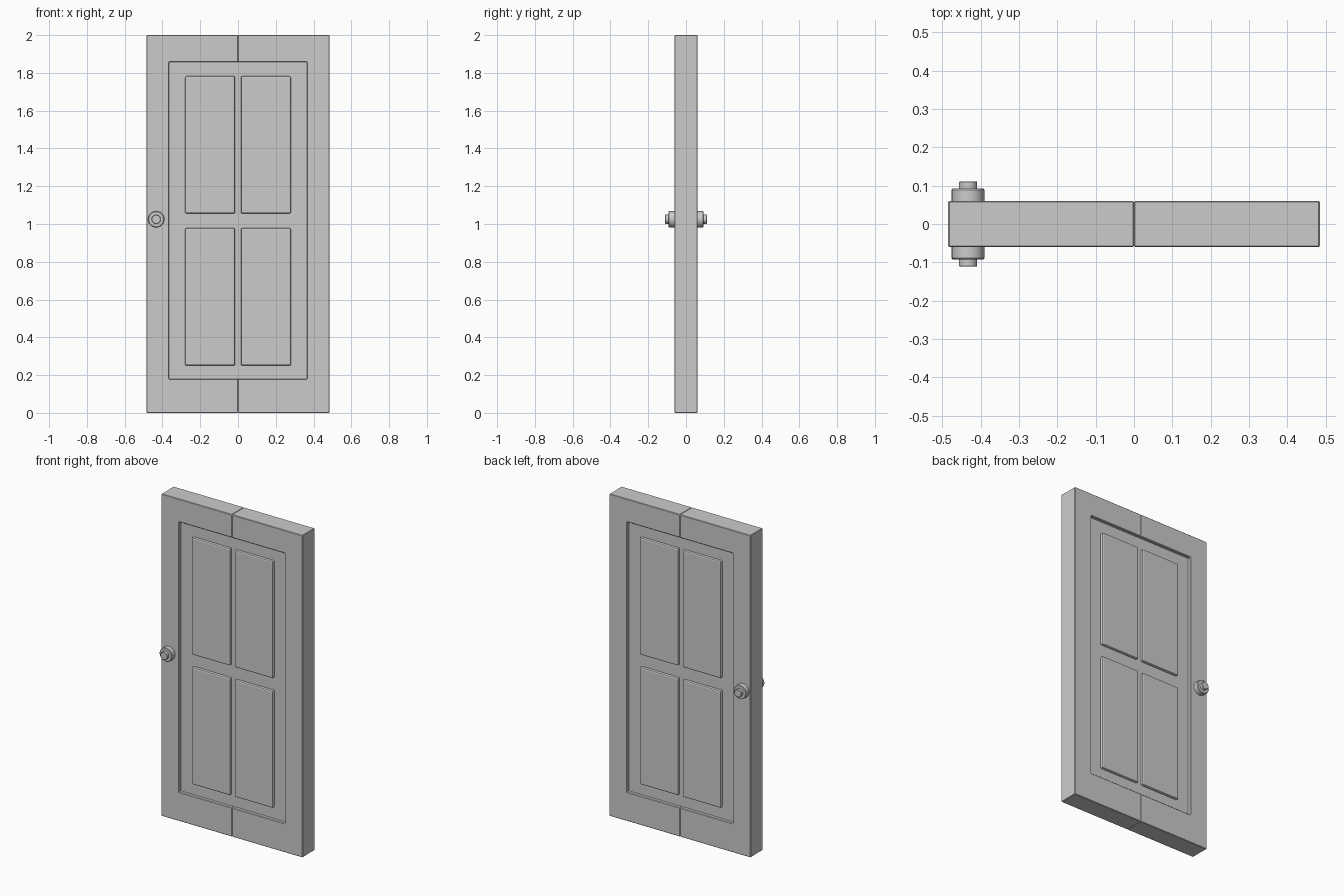
import bpy, bmesh, math

if "Cube" in bpy.data.objects:
    bpy.data.objects.remove(bpy.data.objects["Cube"])


def link(name, bm):
    bmesh.ops.recalc_face_normals(bm, faces=bm.faces)
    me = bpy.data.meshes.new(name)
    bm.to_mesh(me)
    bm.free()
    ob = bpy.data.objects.new(name, me)
    bpy.context.collection.objects.link(ob)
    return ob


def slab(name, outline, y0, y1, bevel=0.0, segments=1):
    """Extrude an XZ outline from y0 to y1."""
    bm = bmesh.new()
    face = bm.faces.new([bm.verts.new((x, y0, z)) for x, z in outline])
    ext = bmesh.ops.extrude_face_region(bm, geom=[face])["geom"]
    bmesh.ops.translate(bm, vec=(0, y1 - y0, 0),
                        verts=[v for v in ext if isinstance(v, bmesh.types.BMVert)])
    ob = link(name, bm)
    if bevel:
        mod = ob.modifiers.new("bevel", "BEVEL")
        mod.width = bevel
        mod.segments = segments
    return ob


def rect(x0, x1, z0, z1):
    return [(x0, z0), (x1, z0), (x1, z1), (x0, z1)]


def mirror(ob, x=False, y=False):
    mod = ob.modifiers.new("mirror", "MIRROR")
    mod.use_axis = (x, y, False)
    mod.use_mirror_merge = False


# Door frame: one C-shaped half, mirrored so a fine seam shows at the middle
half = [(0, 0), (-0.485, 0), (-0.485, 2), (0, 2),
        (0, 1.857), (-0.365, 1.857), (-0.365, 0.18), (0, 0.18)]
frame = slab("door_frame", half, -0.06, 0.06, 0.003)
mirror(frame, x=True)

# Recessed board inside the frame
slab("recessed_board", rect(-0.37, 0.37, 0.175, 1.862), -0.04, 0.04)

# Raised panels: left pair on the front, mirrored to the right and the back
for name, z0, z1 in (("lower_panels", 0.25, 0.978), ("upper_panels", 1.055, 1.783)):
    panel = slab(name, rect(-0.28, -0.015, z0, z1), -0.058, -0.035, 0.008, 2)
    mirror(panel, x=True, y=True)


# Door knobs: stepped profile (radius, distance from the centre plane) spun round y
def knob(name, side):
    profile = [(0, 0.055), (0.043, 0.055), (0.043, 0.089), (0.040, 0.092),
               (0.024, 0.092), (0.024, 0.109), (0.022, 0.111), (0, 0.111)]
    bm = bmesh.new()
    verts = [bm.verts.new((-0.433 + r, side * d, 1.025)) for r, d in profile]
    edges = [bm.edges.new(pair) for pair in zip(verts, verts[1:])]
    bmesh.ops.spin(bm, geom=verts + edges, cent=(-0.433, 0, 1.025), axis=(0, 1, 0),
                   angle=2 * math.pi, steps=24, use_merge=True)
    bmesh.ops.remove_doubles(bm, verts=bm.verts, dist=1e-5)
    ob = link(name, bm)
    bpy.ops.object.select_all(action="DESELECT")
    ob.select_set(True)
    bpy.context.view_layer.objects.active = ob
    bpy.ops.object.shade_smooth_by_angle(angle=math.radians(30))


knob("front_knob", -1)
knob("back_knob", 1)
